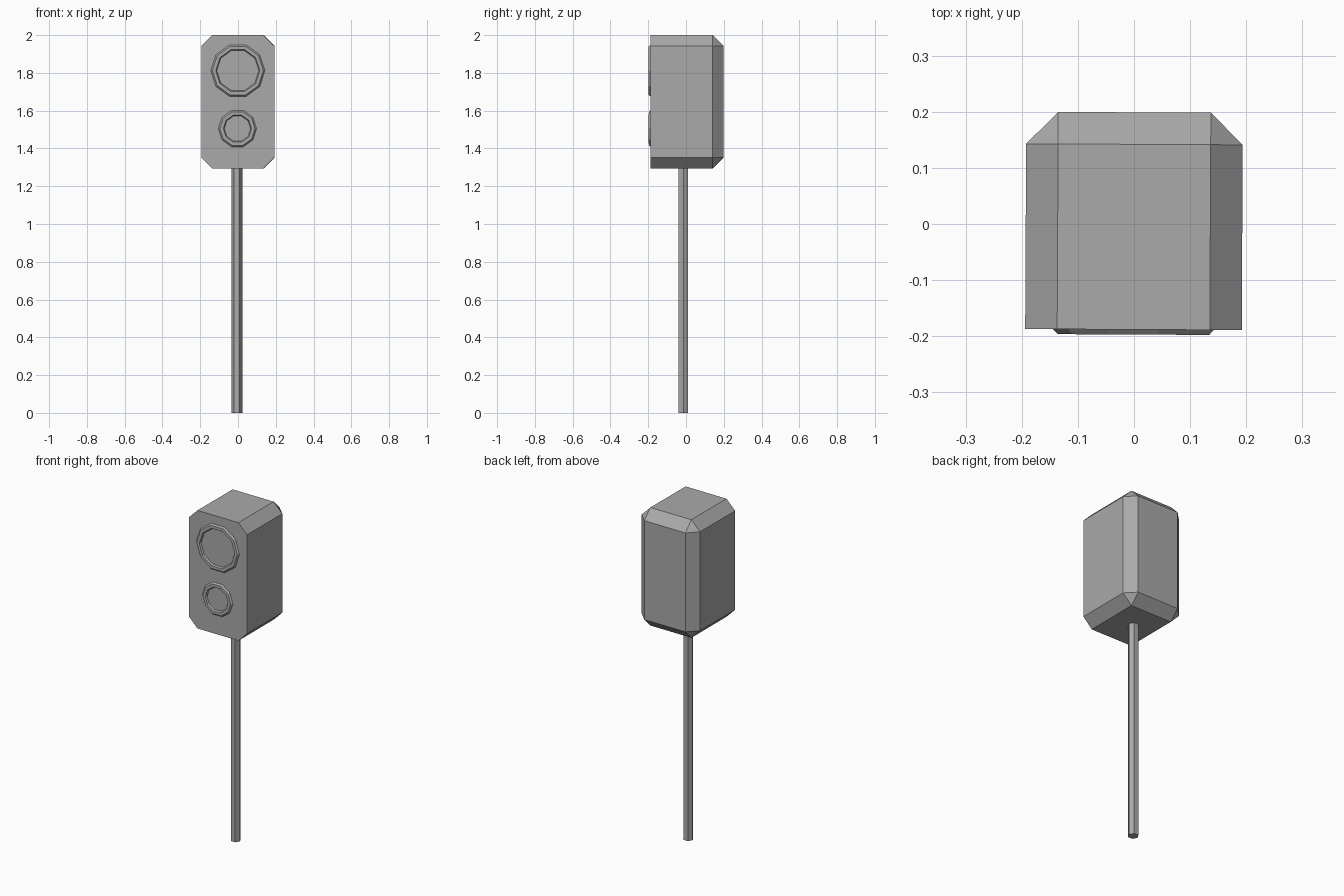
import bpy, bmesh, math
from mathutils import Matrix

cube = bpy.data.objects.get("Cube")
if cube:
    bpy.data.objects.remove(cube, do_unlink=True)

GREY = (0.4, 0.4, 0.4, 1)
grey = bpy.data.materials.new("plain grey")
grey.use_nodes = True
grey.diffuse_color = GREY
grey.node_tree.nodes["Principled BSDF"].inputs["Base Color"].default_value = GREY

TURN = Matrix.Rotation(-0.005, 4, 'Z')  # the box sits very slightly turned
FRONT, BACK = -0.188, 0.199
BOTTOM, TOP = 1.295, 2.0
HALF_WIDTH = 0.193


def finish(name, bm):
    bmesh.ops.recalc_face_normals(bm, faces=bm.faces)
    mesh = bpy.data.meshes.new(name)
    bm.to_mesh(mesh)
    bm.free()
    mesh.materials.append(grey)
    obj = bpy.data.objects.new(name, mesh)
    bpy.context.collection.objects.link(obj)
    return obj


# Cabinet: box with every edge chamfered except the front outline
bm = bmesh.new()
bmesh.ops.create_cube(bm, size=1)
bmesh.ops.scale(bm, vec=(2 * HALF_WIDTH, BACK - FRONT, TOP - BOTTOM), verts=bm.verts)
bmesh.ops.translate(bm, vec=(0, (FRONT + BACK) / 2, (TOP + BOTTOM) / 2), verts=bm.verts)
edges = [e for e in bm.edges if max(v.co.y for v in e.verts) > 0]
bmesh.ops.bevel(bm, geom=edges, offset=0.057, offset_type='OFFSET',
                segments=1, profile=0.5, affect='EDGES')
bm.transform(TURN)
finish("cabinet", bm)


# Raised ten-sided rims around the two drivers
def rim(name, x, z, radius):
    bm = bmesh.new()
    profile = [(0, 0.004), (-0.012, -0.009), (-0.03, -0.009), (-0.038, 0.004)]
    sides = 10
    loops = []
    for inset, depth in profile:
        r = radius + inset
        angles = [2 * math.pi * i / sides for i in range(sides)]
        loops.append([bm.verts.new((x + r * math.cos(a), FRONT + depth, z + r * math.sin(a)))
                      for a in angles])
    for k, loop in enumerate(loops):
        nxt = loops[(k + 1) % len(loops)]
        for i in range(sides):
            j = (i + 1) % sides
            bm.faces.new((loop[i], loop[j], nxt[j], nxt[i]))
    bm.transform(TURN)
    finish(name, bm)


rim("woofer_rim", 0, 1.812, 0.147)
rim("tweeter_rim", -0.002, 1.505, 0.105)

# Six-sided stand pole
bm = bmesh.new()
bmesh.ops.create_cone(bm, cap_ends=True, segments=6, radius1=0.029, radius2=0.029, depth=1.3)
bm.transform(Matrix.Rotation(math.pi / 2, 4, 'Z')
             if abs(max(v.co.x for v in bm.verts) - 0.029) > 0.001 else Matrix.Identity(4))
bmesh.ops.translate(bm, vec=(-0.006, -0.0135, 0.65), verts=bm.verts)
finish("stand_pole", bm)
